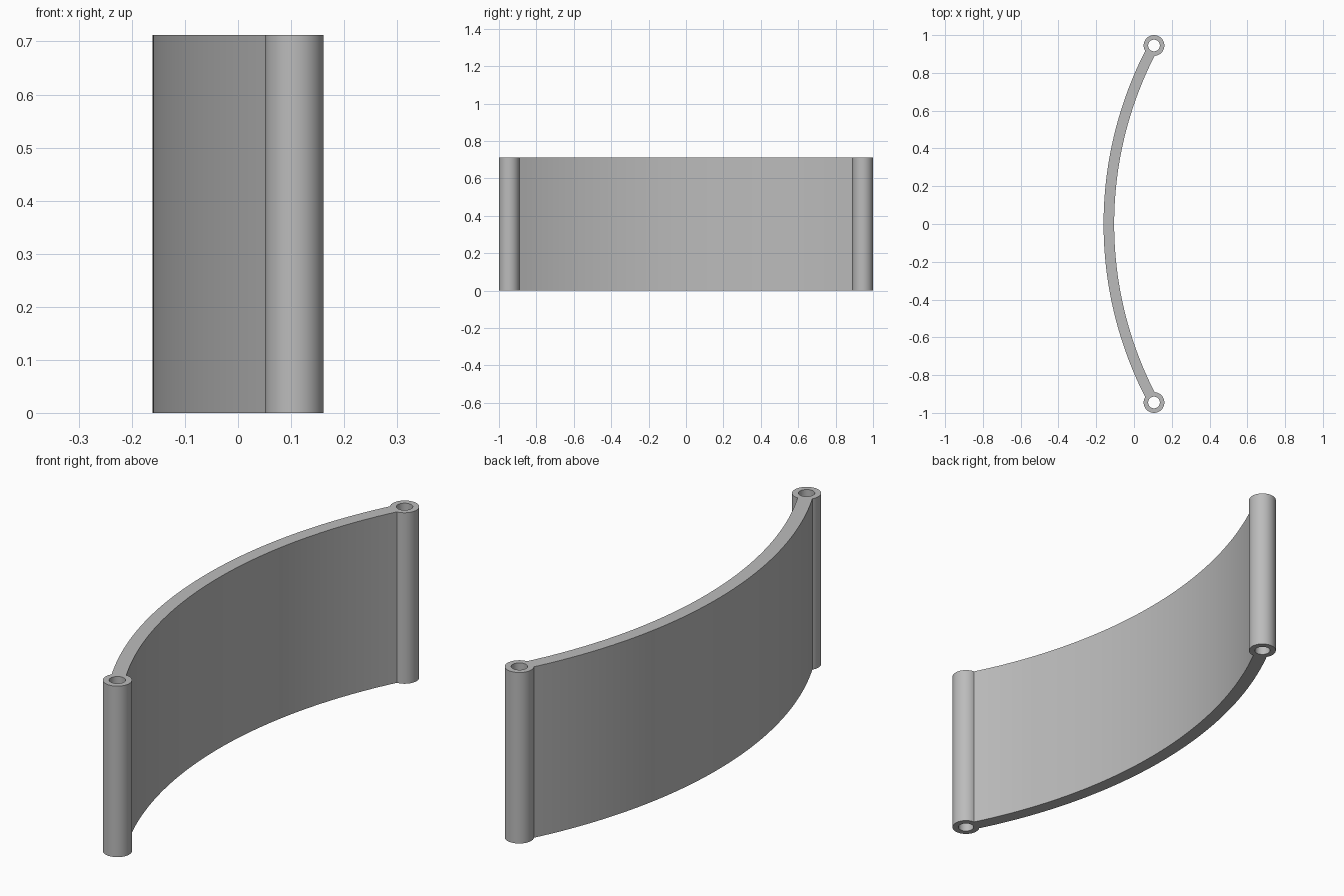
import bpy
import bmesh
from math import asin, cos, pi, sin, sqrt

cube = bpy.data.objects.get("Cube")
if cube:
    bpy.data.objects.remove(cube, do_unlink=True)

HEIGHT = 0.712
TUBE_X, TUBE_Y = 0.106, 0.945
OUTER_R, HOLE_R = 0.055, 0.031
THICK = 0.056
MID_X = -0.161 + THICK / 2

grey = bpy.data.materials.new("light grey")
grey.use_nodes = True
colour = (0.5, 0.5, 0.5, 1)
grey.diffuse_color = colour
grey.node_tree.nodes["Principled BSDF"].inputs["Base Color"].default_value = colour


def extruded_band(name, outer, inner, closed):
    """Raise the band between two matching plan curves to full height."""
    bm = bmesh.new()
    rings = [[bm.verts.new((x, y, z)) for x, y in curve]
             for curve, z in ((outer, 0), (outer, HEIGHT), (inner, HEIGHT), (inner, 0))]
    n = len(outer)
    for i in range(n if closed else n - 1):
        j = (i + 1) % n
        for a, b in zip(rings, rings[1:] + rings[:1]):
            bm.faces.new((a[i], a[j], b[j], b[i]))
    if not closed:
        for end in (0, -1):
            bm.faces.new([ring[end] for ring in rings])
    bmesh.ops.recalc_face_normals(bm, faces=bm.faces)
    mesh = bpy.data.meshes.new(name)
    bm.to_mesh(mesh)
    bm.free()
    mesh.materials.append(grey)
    obj = bpy.data.objects.new(name, mesh)
    bpy.context.collection.objects.link(obj)
    bpy.ops.object.select_all(action="DESELECT")
    obj.select_set(True)
    bpy.context.view_layer.objects.active = obj
    bpy.ops.object.shade_smooth_by_angle(angle=pi / 6)


def arc(cx, cy, r, start, end, steps):
    angles = [start + (end - start) * i / steps for i in range(steps + 1)]
    return [(cx + r * cos(a), cy + r * sin(a)) for a in angles]


# Curved plate, its centre line aimed at both tube centres
rise = TUBE_X - MID_X
radius = (TUBE_Y ** 2 + rise ** 2) / (2 * rise)
tube_gap = (OUTER_R + HOLE_R) / 2
half = asin(TUBE_Y / radius) - tube_gap / radius
plate = [arc(MID_X + radius, 0, radius + side * THICK / 2, pi - half, pi + half, 64)
         for side in (1, -1)]
extruded_band("curved_plate", *plate, closed=False)

# Hollow hinge tubes at both ends
for name, y in (("front_tube", -TUBE_Y), ("back_tube", TUBE_Y)):
    walls = [arc(TUBE_X, y, r, 0, 2 * pi, 48)[:-1] for r in (OUTER_R, HOLE_R)]
    extruded_band(name, *walls, closed=True)
